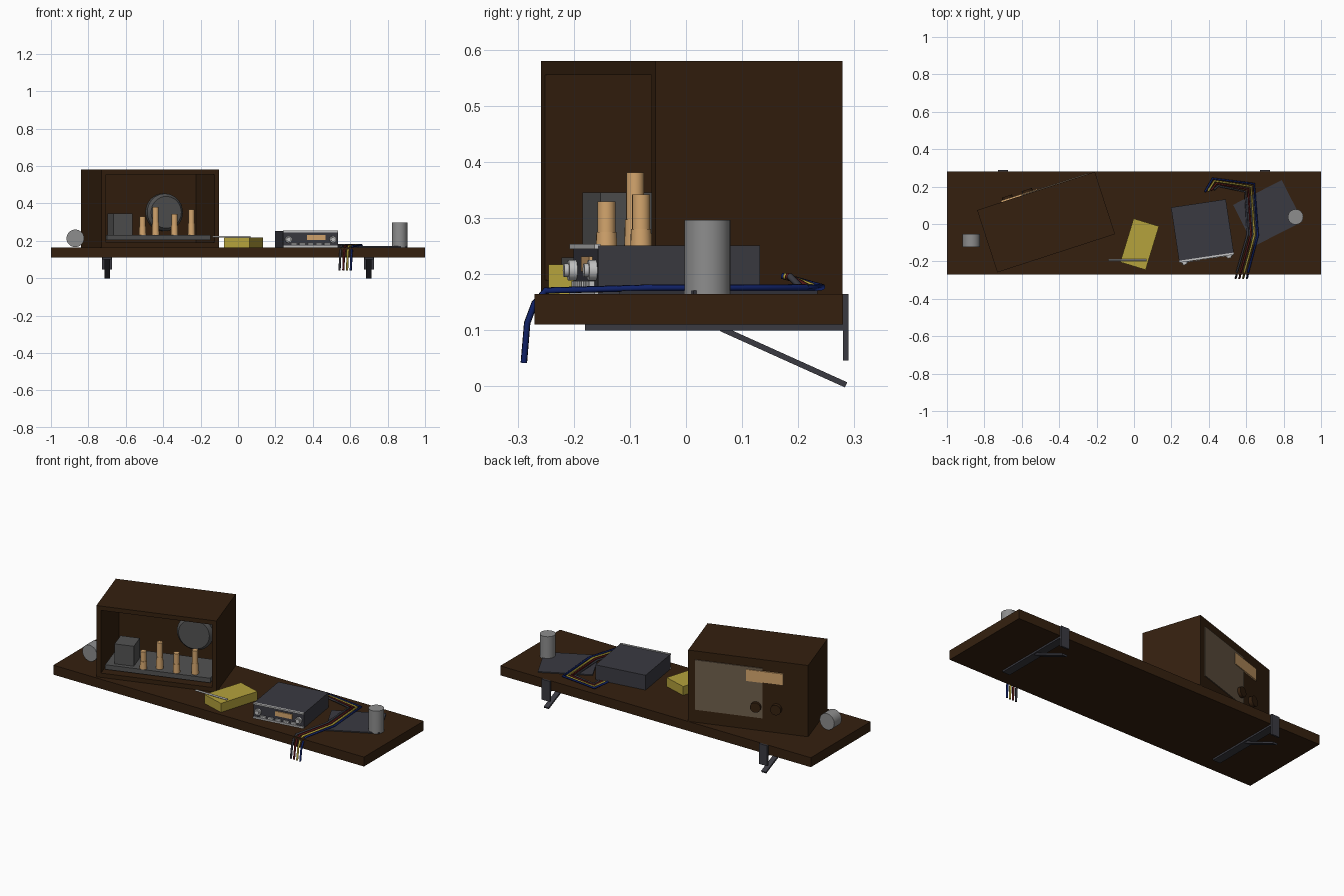
import bpy, math
from mathutils import Matrix, Vector

if "Cube" in bpy.data.objects:
    bpy.data.objects.remove(bpy.data.objects["Cube"])

def mat(name, r, g, b):
    m = bpy.data.materials.new(name)
    m.diffuse_color = (r, g, b, 1)
    m.use_nodes = True
    m.node_tree.nodes["Principled BSDF"].inputs["Base Color"].default_value = m.diffuse_color
    return m

WOOD = mat("dark_wood", 0.035, 0.0145, 0.0047)
SLATE = mat("slate_metal", 0.042, 0.042, 0.053)
IRON = mat("chassis_grey", 0.085, 0.085, 0.085)
GREY = mat("can_grey", 0.27, 0.27, 0.27)
CHROME = mat("chrome", 0.55, 0.55, 0.55)
TAN = mat("amber", 0.66, 0.38, 0.155)
CLOTH = mat("grille_cloth", 0.16, 0.115, 0.072)
YELLOW = mat("yellow", 0.46, 0.36, 0.045)
BLUE = mat("blue", 0.005, 0.015, 0.13)
RED = mat("dark_red", 0.09, 0.008, 0.008)

def frame(x, y, deg):
    return Matrix.Translation((x, y, 0)) @ Matrix.Rotation(math.radians(deg), 4, 'Z')

WORLD = Matrix()

def box(name, x, y, z, m, f=WORLD):
    """Box from (min, max) ranges inside frame f."""
    bpy.ops.mesh.primitive_cube_add(size=1)
    o = bpy.context.object
    o.name = name
    s = Matrix.Diagonal((x[1] - x[0], y[1] - y[0], z[1] - z[0], 1))
    c = Matrix.Translation((sum(x) / 2, sum(y) / 2, sum(z) / 2))
    o.data.transform(f @ c @ s)
    o.data.materials.append(m)
    return o

def cyl(name, a, b, r, m, f=WORLD, sides=32, r2=None):
    """Cylinder or cone from point a to point b inside frame f."""
    a, b = Vector(a), Vector(b)
    bpy.ops.mesh.primitive_cone_add(vertices=sides, radius1=r, radius2=r if r2 is None else r2,
                                    depth=(b - a).length)
    o = bpy.context.object
    o.name = name
    q = (b - a).to_track_quat('Z', 'Y').to_matrix().to_4x4()
    o.data.transform(f @ Matrix.Translation((a + b) / 2) @ q)
    o.data.materials.append(m)
    bpy.ops.object.shade_smooth_by_angle(angle=math.radians(35))
    return o

# Shelf board and its two brackets
S = 0.165
box("shelf_board", (-1, 1), (-0.27, 0.28), (0.11, S), WOOD)
for side, x in (("left", -0.7), ("right", 0.7)):
    box(side + "_bracket_plate", (x - 0.026, x + 0.026), (0.28, 0.29), (0.046, S), SLATE)
    box(side + "_bracket_arm", (x - 0.024, x + 0.024), (-0.18, 0.28), (0.1, 0.11), SLATE)
    tilt = Matrix.Translation((x, 0.174, 0.053)) @ Matrix.Rotation(math.atan2(-0.1, 0.222), 4, 'X')
    box(side + "_bracket_brace", (-0.015, 0.015), (-0.122, 0.122), (-0.005, 0.005), SLATE, tilt)

# Old radio cabinet, open side to the front
C = frame(-0.47, 0.01, 18)
W, D, T, H = 0.331, 0.175, 0.025, 0.58
box("cabinet_floor", (-W, W), (-D, D), (S, S + T), WOOD, C)
box("cabinet_top", (-W, W), (-D, D), (H - T, H), WOOD, C)
box("cabinet_left_wall", (-W, -W + T), (-D, D), (S + T, H - T), WOOD, C)
box("cabinet_right_wall", (W - T, W), (-D, D), (S + T, H - T), WOOD, C)
box("cabinet_face_panel", (-W + T, W - T), (D - T, D), (S + T, H - T), WOOD, C)

# Cabinet face: cloth, dial and knobs
box("grille_cloth", (-0.08, 0.293), (D, D + 0.005), (0.24, 0.53), CLOTH, C)
box("cabinet_dial", (-0.195, 0.008), (D, D + 0.009), (0.448, 0.515), TAN, C)
for i, x in enumerate((-0.045, -0.157)):
    cyl(f"cabinet_knob_{i}", (x, D, 0.305), (x, D + 0.022, 0.305), 0.029, WOOD, C, 24)

# Cabinet interior: chassis, transformer, speaker, valves
box("chassis", (-0.29, 0.29), (-0.15, 0.08), (0.203, 0.23), IRON, C)
box("transformer", (-0.246, -0.14), (-0.125, -0.017), (0.23, 0.346), IRON, C)
cyl("speaker_rim", (0.123, 0.15, 0.352), (0.123, 0.12, 0.352), 0.1, IRON, C)
cyl("speaker_body", (0.123, 0.12, 0.352), (0.123, 0.1, 0.352), 0.1, IRON, C, r2=0.085)
for i, (x, y, top) in enumerate(((-0.085, -0.132, 0.33), (-0.003, -0.105, 0.381),
                                 (0.096, -0.126, 0.342), (0.195, -0.115, 0.367))):
    mid = 0.23 + (top - 0.23) * 0.45
    cyl(f"valve_base_{i}", (x, y, 0.23), (x, y, mid), 0.02, TAN, C, 16, 0.018)
    cyl(f"valve_glass_{i}", (x, y, mid), (x, y, top), 0.016, TAN, C, 16)

# Yellow box with a metal rod lying on it
box("yellow_box", (-0.071, 0.071), (-0.122, 0.122), (S, 0.217), YELLOW, frame(0.03, -0.108, -17))
cyl("metal_rod", (-0.137, -0.193, 0.221), (0.066, -0.193, 0.221), 0.005, CHROME, sides=12)

# Car radio
R = frame(0.366, -0.034, 8.5)
F = -0.146
box("car_radio_body", (-0.148, 0.148), (F, 0.146), (S, 0.251), SLATE, R)
for part, z in (("top", 0.249), ("bottom", 0.169)):
    box(f"car_radio_{part}_trim", (-0.148, 0.148), (F - 0.007, F + 0.004), (z - 0.004, z + 0.005), CHROME, R)
box("car_radio_dial", (-0.02, 0.08), (F - 0.006, F), (0.205, 0.232), TAN, R)
for i in range(5):
    x = -0.09 + 0.045 * i
    box(f"car_radio_button_{i}", (x - 0.016, x + 0.016), (F - 0.01, F), (0.178, 0.188), CHROME, R)
for i, x in enumerate((-0.12, 0.12)):
    cyl(f"car_radio_knob_{i}", (x, F, 0.207), (x, F - 0.014, 0.207), 0.018, CHROME, R, 24)
    cyl(f"car_radio_knob_cap_{i}", (x, F - 0.014, 0.207), (x, F - 0.022, 0.207), 0.012, CHROME, R, 24)

# Thin flat plate under the wires
box("flat_plate", (-0.146, 0.146), (-0.124, 0.124), (S, 0.171), SLATE, frame(0.716, 0.058, 27))

# Metal cans, one standing and one lying
cyl("standing_can", (0.864, 0.038, S), (0.864, 0.038, 0.297), 0.041, GREY)
cyl("lying_can", (-0.87, -0.054, 0.213), (-0.87, -0.122, 0.213), 0.047, GREY)

# Wire bundle: one path, shifted for each wire
PATH = [((0.38, 0.172, 0.197), (0.016, 0.004)), ((0.42, 0.243, 0.177), (0.01, -0.013)),
        ((0.642, 0.215, 0.176), (-0.016, -0.014)), ((0.662, -0.06, 0.176), (-0.018, 0.002)),
        ((0.612, -0.25, 0.171), (-0.02, 0)), ((0.608, -0.27, 0.148), (-0.02, 0)),
        ((0.606, -0.283, 0.113), (-0.02, 0)), ((0.603, -0.289, 0.042), (-0.02, 0))]
for i, (name, m) in enumerate((("blue", BLUE), ("yellow", YELLOW), ("red", RED), ("dark", SLATE))):
    cu = bpy.data.curves.new(name + "_wire", 'CURVE')
    cu.dimensions = '3D'
    cu.bevel_depth = 0.006
    cu.bevel_resolution = 1
    cu.use_fill_caps = True
    sp = cu.splines.new('POLY')
    sp.points.add(len(PATH) - 1)
    for pt, (p, off) in zip(sp.points, PATH):
        pt.co = (p[0] + off[0] * i, p[1] + off[1] * i, p[2], 1)
    cu.materials.append(m)
    bpy.context.collection.objects.link(bpy.data.objects.new(name + "_wire", cu))
